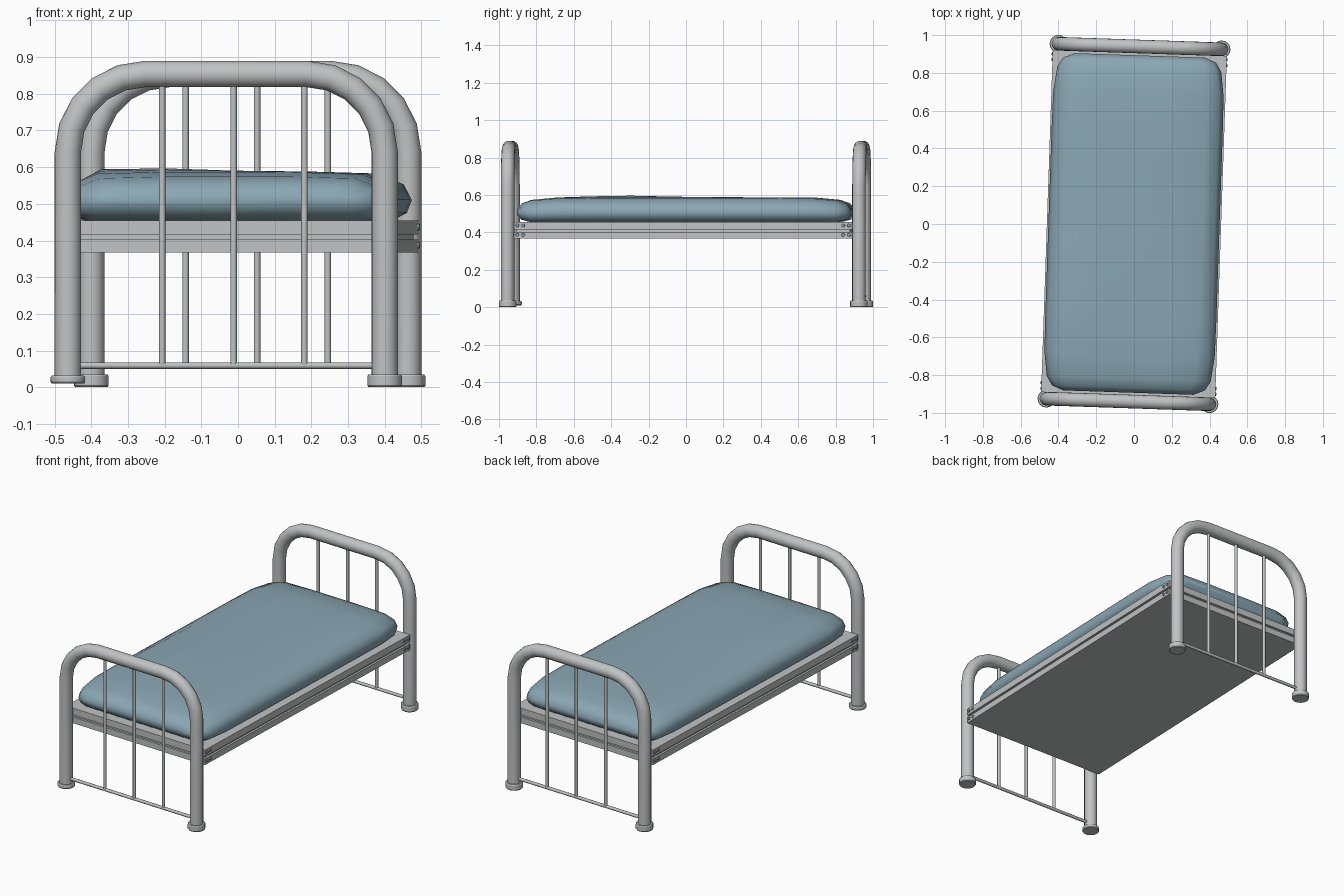
import bpy, bmesh, math
from mathutils import Matrix, Vector

if "Cube" in bpy.data.objects:
    bpy.data.objects.remove(bpy.data.objects["Cube"])

TURN = Matrix.Rotation(math.radians(-1.95), 4, 'Z')   # bed stands slightly askew


def material(name, rgb):
    m = bpy.data.materials.new(name)
    m.diffuse_color = (*rgb, 1)
    m.use_nodes = True
    m.node_tree.nodes["Principled BSDF"].inputs["Base Color"].default_value = m.diffuse_color
    return m


METAL = material("painted grey metal", (0.53, 0.545, 0.55))
FABRIC = material("blue fabric", (0.255, 0.385, 0.455))
BOLT = material("blue grey bolt", (0.30, 0.43, 0.50))


def finish(name, bm, mat, smooth=40):
    bmesh.ops.recalc_face_normals(bm, faces=bm.faces)
    me = bpy.data.meshes.new(name)
    bm.to_mesh(me)
    bm.free()
    me.transform(TURN)
    me.materials.append(mat)
    ob = bpy.data.objects.new(name, me)
    bpy.context.collection.objects.link(ob)
    if smooth:
        bpy.ops.object.select_all(action='DESELECT')
        ob.select_set(True)
        bpy.context.view_layer.objects.active = ob
        bpy.ops.object.shade_smooth_by_angle(angle=math.radians(smooth))
    return ob


def loft(bm, rings):
    vs = [[bm.verts.new(p) for p in r] for r in rings]
    n = len(vs[0])
    for a, b in zip(vs, vs[1:]):
        for i in range(n):
            bm.faces.new((a[i], a[(i + 1) % n], b[(i + 1) % n], b[i]))
    bm.faces.new(vs[0])
    bm.faces.new(vs[-1])


def tube(name, path, r, y, sides, mat=METAL):
    """Sweep a circle along a path of (x, z) points at depth y."""
    pts = [Vector((x, 0, z)) for x, z in path]
    rings = []
    for i, p in enumerate(pts):
        a, b = pts[max(i - 1, 0)], pts[min(i + 1, len(pts) - 1)]
        t = (b - a).normalized()
        nrm = Vector((-t.z, 0, t.x))
        rings.append([p + Vector((0, y, 0)) + nrm * (r * math.cos(2 * math.pi * k / sides))
                      + Vector((0, r * math.sin(2 * math.pi * k / sides), 0)) for k in range(sides)])
    bm = bmesh.new()
    loft(bm, rings)
    return finish(name, bm, mat)


def foot(name, x, y, z0, z1):
    bm = bmesh.new()
    prof = [(0.044, z0), (0.047, z0 + 0.004), (0.047, z1 - 0.005), (0.044, z1)]
    loft(bm, [[(x + r * math.cos(k * math.pi / 8), y + r * math.sin(k * math.pi / 8), z)
               for k in range(16)] for r, z in prof])
    finish(name, bm, METAL, 30)


# Head and foot ends: bent tube, bottom rail, bars, feet
PX, PY, TOP, BEND = 0.432, 0.94, 0.854, 0.212
half = [(-PX, 0.015)]
for k in range(6):
    a = math.radians(18 * k)
    half.append((-PX + BEND - BEND * math.cos(a), TOP - BEND + BEND * math.sin(a)))
arch = half + [(-x, z) for x, z in reversed(half)]
for end, s in (("front", -1), ("back", 1)):
    tube(end + "_arch", arch, 0.036, s * PY, 16)
    tube(end + "_bottom_rail", [(-PX, 0.059), (PX, 0.059)], 0.009, s * PY, 10)
    for i, x in enumerate((-0.175, 0.02, 0.213)):
        tube(f"{end}_bar_{i + 1}", [(x, 0.059), (x, TOP - 0.02)], 0.009, s * PY, 10)
    for side, t in (("left", -1), ("right", 1)):
        raised = end == "front" and side == "left"
        foot(f"{end}_{side}_foot", t * PX, s * PY, 0.01 if raised else 0.0, 0.032 if raised else 0.035)

# Bed base: solid slab with a groove running round its edge
bm = bmesh.new()
FX, FY = 0.461, 0.905
steps = [(0, 0.367), (0, 0.403), (0.012, 0.403), (0.012, 0.416), (0, 0.416), (0, 0.455)]
loft(bm, [[(sx * (FX - d), sy * (FY - d), z) for sx, sy in ((-1, -1), (1, -1), (1, 1), (-1, 1))]
          for d, z in steps])
finish("bed_base", bm, METAL, 0)

# Bolts on the ends of the side rails
bm = bmesh.new()
for sx in (-1, 1):
    for sy in (-1, 1):
        for y in (0.887, 0.856):
            for z in (0.437, 0.387):
                bmesh.ops.create_cone(
                    bm, cap_ends=True, segments=8, radius1=0.010, radius2=0.008, depth=0.006,
                    matrix=Matrix.Translation((sx * (FX + 0.002), sy * y, z))
                    @ Matrix.Rotation(sx * math.pi / 2, 4, 'Y'))
finish("rail_bolts", bm, BOLT, 30)

# Mattress: rounded cross-sections lofted along the bed, with a soft uneven top
ends = [(0.893, 0.345, 0.495, 0.525), (0.868, 0.405, 0.468, 0.557),
        (0.82, 0.434, 0.455, 0.574), (0.69, 0.451, 0.455, 0.586)]
stations = [(-y, w, b, t) for y, w, b, t in ends]
stations += [(y, 0.453, 0.455, 0.588) for y in (-0.5, -0.3, -0.1, 0.1, 0.3, 0.5)]
stations += list(reversed(ends))
rings = []
for y, w, b, t in stations:
    h = t - b
    sec = [(-0.88, 0), (-0.97, 0.15), (-1, 0.42), (-0.95, 0.75), (-0.80, 0.96), (-0.4, 1),
           (0, 1), (0.4, 1), (0.80, 0.96), (0.95, 0.75), (1, 0.42), (0.97, 0.15), (0.88, 0)]
    ring = []
    for u, v in sec:
        bump = 0.012 * math.exp(-((u + 0.75) / 0.6) ** 2 - ((y + 0.32) / 0.25) ** 2)
        ring.append((u * w, y, b + v * h + (bump if v > 0.9 else 0)))
    rings.append(ring)
bm = bmesh.new()
loft(bm, rings)
finish("mattress", bm, FABRIC, 60)
